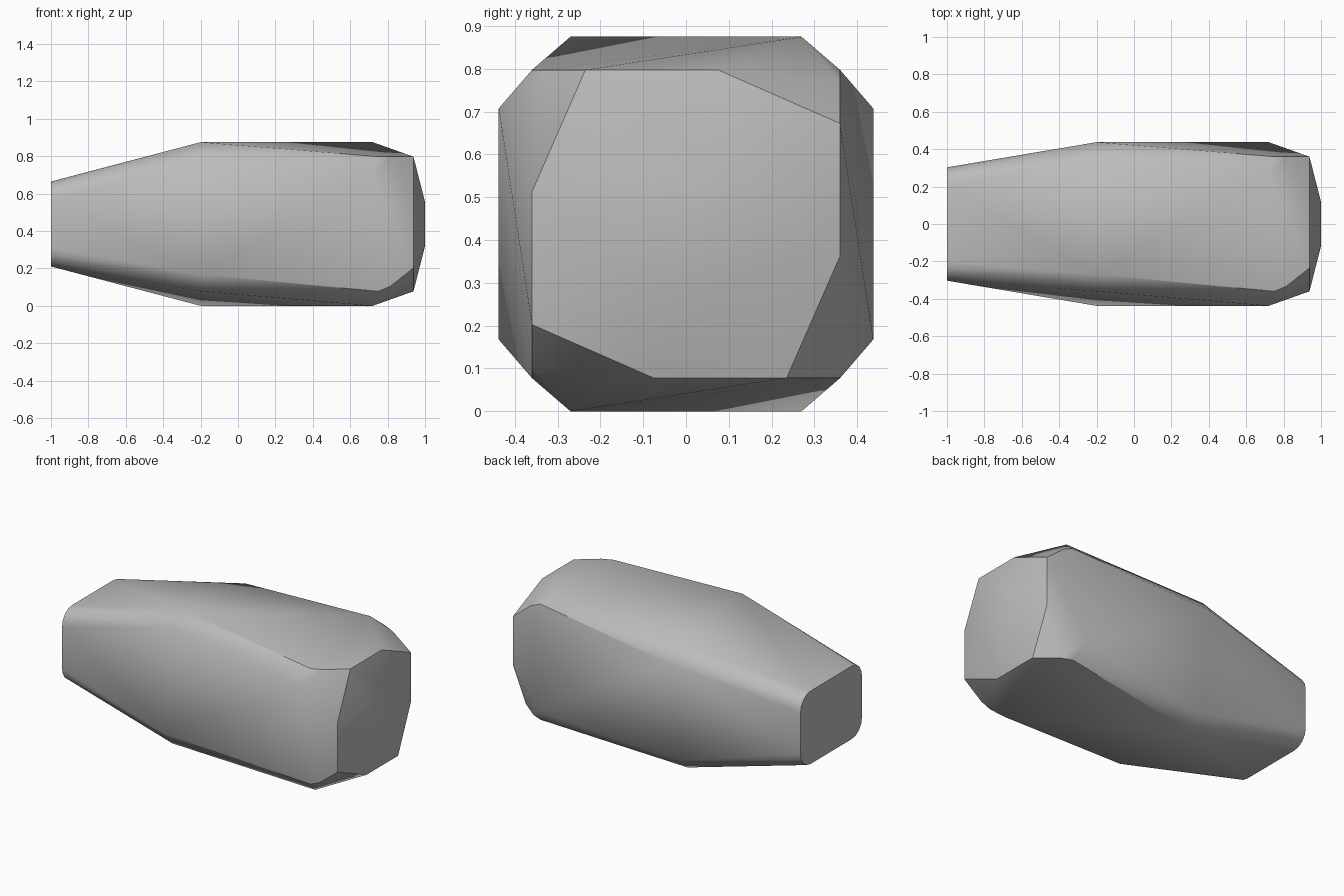
import bpy, bmesh, math

cube = bpy.data.objects.get("Cube")
if cube:
    bpy.data.objects.remove(cube, do_unlink=True)

MID = 0.4375  # height of the long axis, also the half width

grey = bpy.data.materials.new("plain_grey")
grey.use_nodes = True
colour = (0.5, 0.5, 0.5, 1)
grey.diffuse_color = colour
grey.node_tree.nodes["Principled BSDF"].inputs["Base Color"].default_value = colour


def four_fold(x, y, z):
    """Repeat a point in quarter turns about the long axis."""
    points = []
    for _ in range(4):
        points.append((x, y, z + MID))
        y, z = z, -y
    return points


def rounded_rectangle(x, half_y, half_z, radius, steps=4):
    """Points of a rounded rectangle across the long axis."""
    points = []
    for sy, sz in ((1, 1), (-1, 1), (-1, -1), (1, -1)):
        for i in range(steps + 1):
            a = math.pi / 2 * i / steps
            points.append((x, sy * (half_y - radius + radius * math.cos(a)),
                           MID + sz * (half_z - radius + radius * math.sin(a))))
    return points


# Narrow rounded end
points = rounded_rectangle(-1.0, 0.303, 0.227, 0.1)
# Widest ring, twisted one way
points += four_fold(-0.2, -0.27, MID) + four_fold(-0.2, 0.36, 0.36)
# Front ring, twisted the other way, with eased corners
points += four_fold(0.72, 0.27, MID) + four_fold(0.75, -0.36, 0.36)
points += four_fold(0.815, -0.333, 0.36)
# Rim and tip of the blunt end
points += four_fold(0.938, -0.235, 0.36) + four_fold(0.938, 0.075, 0.36)
points += four_fold(1.0, 0.118, 0.118)

# Wrap the rings in one faceted skin
bm = bmesh.new()
verts = [bm.verts.new(p) for p in points]
hull = bmesh.ops.convex_hull(bm, input=verts)
loose = [v for v in bm.verts if not v.link_faces]
bmesh.ops.delete(bm, geom=loose, context='VERTS')
bmesh.ops.dissolve_limit(bm, angle_limit=math.radians(0.5),
                         verts=bm.verts[:], edges=bm.edges[:])
bmesh.ops.recalc_face_normals(bm, faces=bm.faces[:])

mesh = bpy.data.meshes.new("tapered_body")
bm.to_mesh(mesh)
bm.free()
mesh.materials.append(grey)
body = bpy.data.objects.new("tapered_body", mesh)
bpy.context.collection.objects.link(body)

bpy.ops.object.select_all(action='DESELECT')
body.select_set(True)
bpy.context.view_layer.objects.active = body
bpy.ops.object.shade_smooth_by_angle(angle=math.radians(30))
